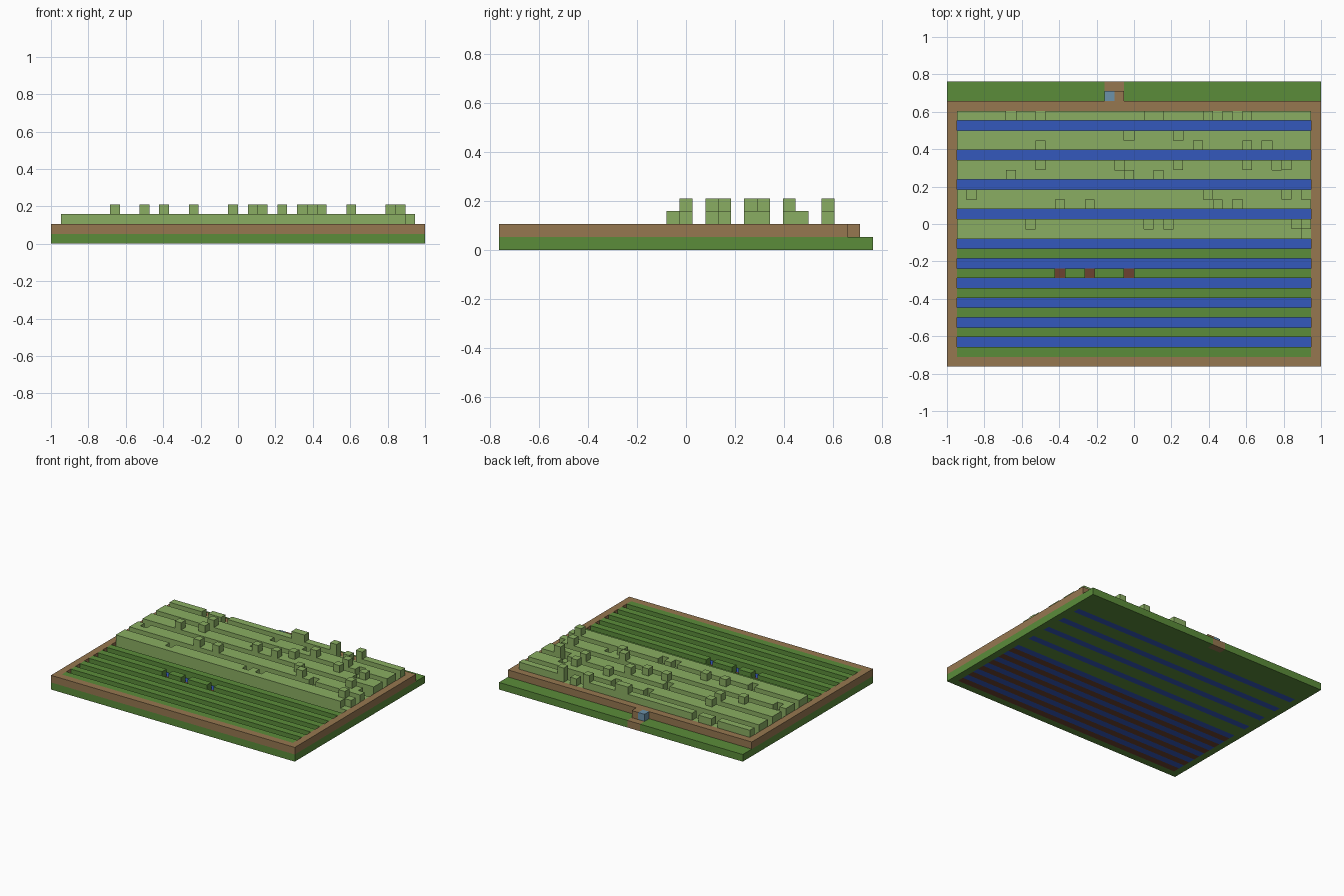
import bpy
import bmesh
from mathutils import Vector

if "Cube" in bpy.data.objects:
    bpy.data.objects.remove(bpy.data.objects["Cube"])

COLS, ROWS = 38, 29          # grid cells across x and y
UNIT = 2 / COLS              # size of one cell
INNER = range(1, COLS - 1)   # columns inside the border
ORIGIN = Vector((-1, -ROWS * UNIT / 2, 0))


def material(name, rgb):
    lin = [((c / 255 + 0.055) / 1.055) ** 2.4 for c in rgb]
    mat = bpy.data.materials.new(name)
    mat.use_nodes = True
    mat.diffuse_color = (*lin, 1)
    bsdf = mat.node_tree.nodes["Principled BSDF"]
    bsdf.inputs["Base Color"].default_value = (*lin, 1)
    bsdf.inputs["Roughness"].default_value = 0.9
    return mat


GREEN = material("grass green", (91, 140, 58))
LEAF = material("crop light green", (138, 174, 98))
EARTH = material("path brown", (150, 119, 80))
SOIL = material("soil dark brown", (108, 66, 48))
WATER = material("water blue", (52, 88, 188))
STONE = material("grey blue", (108, 146, 170))


def cells(cols, rows, layers):
    return {(i, j, k) for i in cols for j in rows for k in layers}


def part(name, mat, filled):
    """Skin a set of cells, leaving out faces between neighbours."""
    bm = bmesh.new()
    for cell in filled:
        for axis in range(3):
            for side in (0, 1):
                near = list(cell)
                near[axis] += 2 * side - 1
                if tuple(near) in filled:
                    continue
                u, v = (axis + 1) % 3, (axis + 2) % 3
                loop = []
                for a, b in ((0, 0), (1, 0), (1, 1), (0, 1)):
                    p = Vector(cell)
                    p[axis] += side
                    p[u] += a
                    p[v] += b
                    loop.append(bm.verts.new(p * UNIT + ORIGIN))
                bm.faces.new(loop if side else loop[::-1])
    bmesh.ops.remove_doubles(bm, verts=bm.verts, dist=UNIT / 100)
    mesh = bpy.data.meshes.new(name)
    bm.to_mesh(mesh)
    bm.free()
    mesh.materials.append(mat)
    obj = bpy.data.objects.new(name, mesh)
    bpy.context.collection.objects.link(obj)


# Row layout
furrows = range(1, 12, 2)
channels = [*range(2, 13, 2), *range(15, 25, 3)]
crops = [j for j in range(13, 26) if j not in channels]
field = range(1, 26)

# Ground slab around and under the field, with a gap for the doorstep
path = cells((16, 17), (28,), (0,))
ground = cells(range(COLS), range(ROWS), (0,)) - cells(INNER, field, (0,))
ground |= cells(INNER, crops, (0,))
part("ground", GREEN, ground - path)
part("doorstep", EARTH, path)

# Raised border wall
wall = cells(range(COLS), range(27), (1,)) - cells(INNER, field, (1,))
part("border_wall", EARTH, wall)
part("gate_post", EARTH, cells((17,), (27,), (1,)))
part("water_box", STONE, cells((16,), (27,), (1,)))

# Water channels and furrow soil
part("water_channels", WATER, cells(INNER, channels, (0,)))
part("furrow_soil", SOIL, cells(INNER, furrows, (0,)))

# Low sprouts on the front furrows, three missing
part("sprouts", GREEN,
     cells(INNER, furrows, (1,)) - cells((11, 14, 18), (9,), (1,)))

# Tall crop rows: gaps and taller plants listed by row
gaps = {13: (36,), 14: (8, 20, 22), 16: (29,), 17: (2, 36), 20: (17, 33),
        22: (32,), 23: (18, 23), 25: (6, 9, 27, 29)}
tall = {14: (35,), 16: (11, 14, 27), 17: (26, 34), 19: (6, 18, 21),
        20: (9, 23, 30, 34), 22: (9, 25, 30), 25: (20, 21, 26, 30)}
plants = cells(INNER, crops, (1, 2))
for row, cols in gaps.items():
    plants -= cells(cols, (row,), (2,))
for row, cols in tall.items():
    plants |= cells(cols, (row,), (3,))
part("crop_rows", LEAF, plants)
